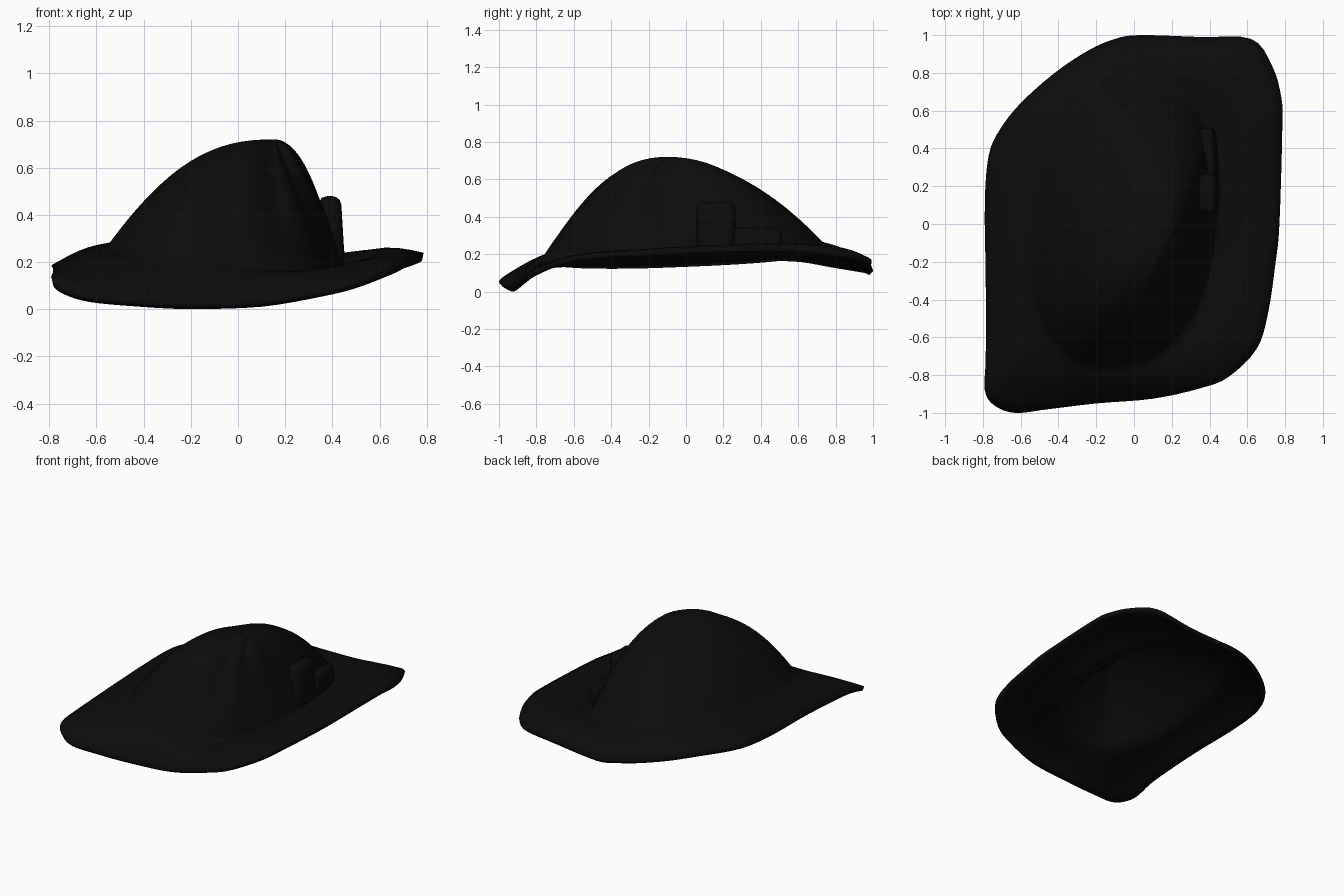
import bpy, bmesh, math
from mathutils import Vector, Matrix

if "Cube" in bpy.data.objects:
    bpy.data.objects.remove(bpy.data.objects["Cube"], do_unlink=True)

black = bpy.data.materials.new("black felt")
black.use_nodes = True
colour = (0.0035, 0.0035, 0.0035, 1)
black.diffuse_color = colour
black.node_tree.nodes["Principled BSDF"].inputs["Base Color"].default_value = colour

THICK = 0.03
STEPS = 4            # columns between neighbouring rim points
BRIM_ROWS = 7
CROWN_ROWS = 18
PEAK = Vector((0.16, -0.1, 0.72))

# Floppy brim edge, counter-clockwise from the left side
rim = [Vector(p) for p in (
    (.77, 0, .2), (.785, .5, .21), (.78, .67, .2), (.73, .84, .18), (.62, .98, .15),
    (.35, .99, .11), (.03, 1, .08), (-.1, .98, .09), (-.24, .92, .1), (-.42, .8, .12),
    (-.6, .64, .15), (-.71, .5, .16), (-.77, .36, .165), (-.79, .1, .155),
    (-.785, -.3, .145), (-.785, -.7, .125), (-.79, -.88, .1), (-.74, -.96, .06),
    (-.63, -1, .025), (-.45, -.98, .005), (-.2, -.95, -.01), (.1, -.925, 0),
    (.35, -.87, .045), (.5, -.81, .085), (.65, -.66, .145), (.71, -.47, .175),
    (.75, -.2, .19))]


def closed_spline(points, steps):
    """Smooth closed curve through the points."""
    out = []
    n = len(points)
    for i in range(n):
        a, b, c, d = (points[(i + k - 1) % n] for k in range(4))
        for s in range(steps):
            t = s / steps
            out.append(b + (c - a) * (t / 2) + (a * 2 - b * 5 + c * 4 - d) * (t * t / 2)
                       + (b * 3 - a - c * 3 + d) * (t ** 3 / 2))
    return out


def soft_power(v, e):
    return math.copysign(abs(v) ** e, v)


def crown_base(angle):
    """Skewed, squarish oval where the crown meets the brim."""
    c = soft_power(math.cos(angle), 0.83)
    s = soft_power(math.sin(angle), 0.83)
    return Vector((-0.05 + 0.49 * c + 0.07 * s, -0.01 + 0.75 * s,
                   0.22 + 0.03 * s - 0.06 * c))


def hat_column(edge):
    """Points from the brim edge up to just below the peak."""
    angle = math.atan2(edge.y, edge.x)
    base = crown_base(angle)
    edge = edge + Vector((0, 0, THICK))
    lift = 0.02 + 0.025 * max(0, math.cos(angle - 0.6))
    column = []
    for i in range(BRIM_ROWS):
        t = i / BRIM_ROWS
        p = edge.lerp(base, t)
        p.z += lift * math.sin(math.pi * t)
        column.append(p)
    # Fuller along the diagonal crest, leaner across it
    power = 1.9 - 0.25 * math.cos(angle) + 0.35 * math.sin(2 * angle)
    out = Vector((base.x - PEAK.x, base.y - PEAK.y, 0)).normalized()
    for i in range(CROWN_ROWS):
        t = (i / CROWN_ROWS) ** 1.2
        p = base.lerp(PEAK, t)
        p.z = base.z + (PEAK.z - base.z) * (1 - (1 - t) ** power)
        # Soft folds, strongest on the front and left of the crown
        side = max(0, math.cos(angle + 0.7))
        fold = math.sin(9 * angle + 5 * t) * side + 0.3 * math.sin(5 * angle - 4 * t)
        push = 0.014 * fold * math.sin(math.pi * t)
        column.append(p + (out + Vector((0, 0, 0.5))) * push)
    return column


def finish(name, bm):
    bmesh.ops.recalc_face_normals(bm, faces=bm.faces[:])
    mesh = bpy.data.meshes.new(name)
    bm.to_mesh(mesh)
    bm.free()
    mesh.materials.append(black)
    obj = bpy.data.objects.new(name, mesh)
    bpy.context.collection.objects.link(obj)
    for f in mesh.polygons:
        f.use_smooth = True
    return obj


# Hat: brim and crown in one hollow felt shell
bm = bmesh.new()
columns = [[bm.verts.new(p) for p in hat_column(e)] for e in closed_spline(rim, STEPS)]
peak = bm.verts.new(PEAK)
for i, a in enumerate(columns):
    b = columns[(i + 1) % len(columns)]
    for j in range(len(a) - 1):
        bm.faces.new((a[j], b[j], b[j + 1], a[j + 1]))
    bm.faces.new((a[-1], b[-1], peak))
hat = finish("hat_brim_and_crown", bm)
if sum(f.normal.z for f in hat.data.polygons) < 0:
    hat.data.flip_normals()
shell = hat.modifiers.new("felt thickness", 'SOLIDIFY')
shell.thickness = THICK
shell.offset = -1


# Folded pieces standing against the left of the crown
def folded_piece(name, centre, size, lean, turn):
    bm = bmesh.new()
    bmesh.ops.create_cube(bm, size=1)
    bmesh.ops.scale(bm, vec=size, verts=bm.verts[:])
    bmesh.ops.bevel(bm, geom=bm.edges[:], offset=min(size) * 0.4, segments=3,
                    profile=0.5, affect='EDGES')
    place = (Matrix.Translation(centre) @ Matrix.Rotation(turn, 4, 'Z')
             @ Matrix.Rotation(lean, 4, 'Y'))
    bmesh.ops.transform(bm, matrix=place, verts=bm.verts[:])
    return finish(name, bm)


folded_piece("side_flap", (0.395, 0.16, 0.33), (0.1, 0.21, 0.3), -0.06, 0)
folded_piece("side_strap", (0.4, 0.38, 0.27), (0.07, 0.26, 0.14), -0.2, 0.1)
